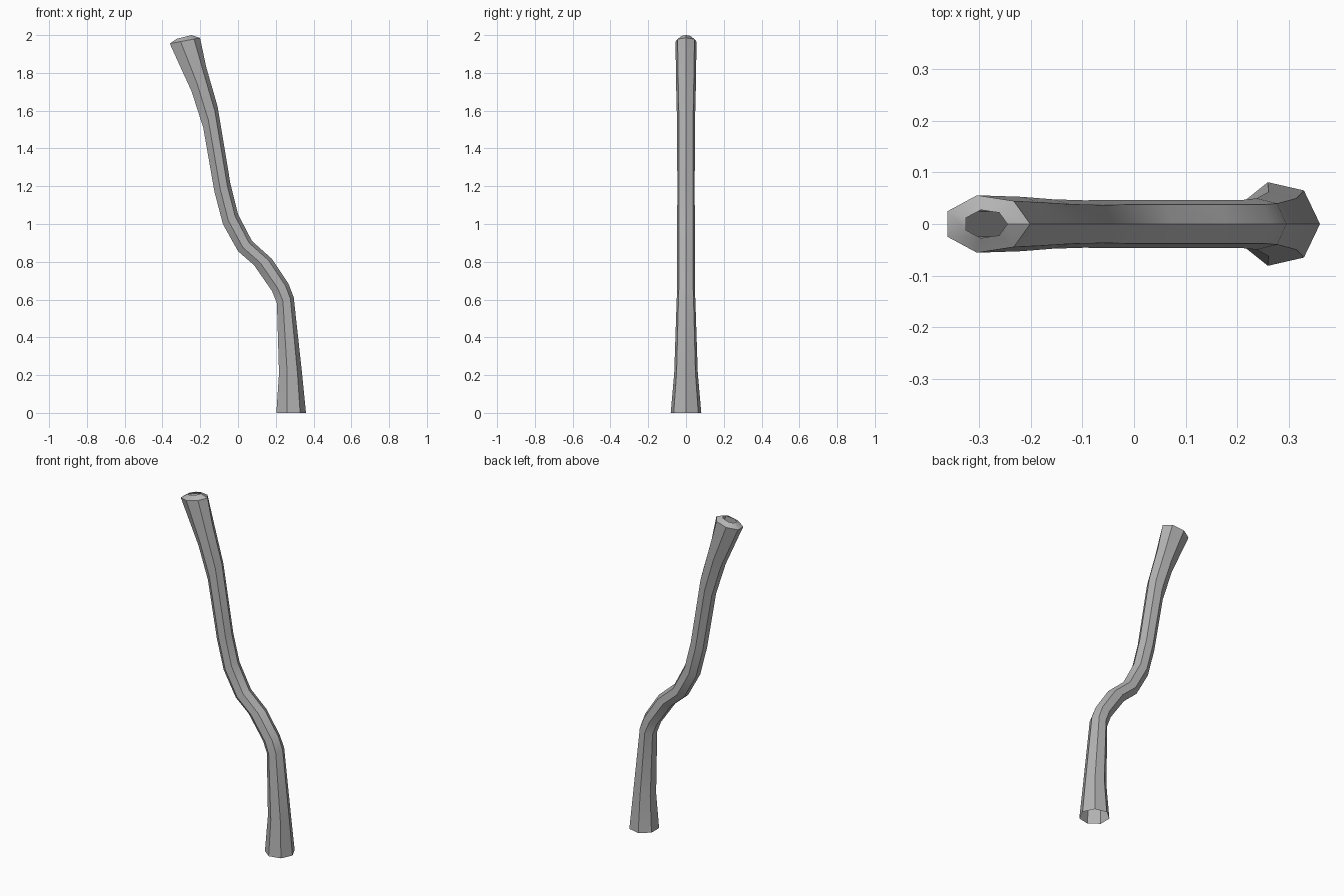
import bpy, bmesh, math

if "Cube" in bpy.data.objects:
    bpy.data.objects.remove(bpy.data.objects["Cube"])

SIDES = 7
# Each ring: left point (x, z), right point (x, z), depth radius
RINGS = [
    (0.203, 0.00, 0.360, 0.00, 0.083),
    (0.217, 0.21, 0.339, 0.21, 0.064),
    (0.206, 0.58, 0.295, 0.612, 0.051),
    (0.180, 0.645, 0.268, 0.682, 0.048),
    (0.085, 0.782, 0.180, 0.815, 0.048),
    (0.000, 0.856, 0.074, 0.910, 0.048),
    (-0.080, 1.00, 0.000, 1.052, 0.048),
    (-0.125, 1.172, -0.040, 1.212, 0.047),
    (-0.184, 1.51, -0.108, 1.622, 0.049),
    (-0.245, 1.70, -0.168, 1.83, 0.054),
    (-0.361, 1.955, -0.201, 1.985, 0.057),
    (-0.325, 1.980, -0.245, 2.000, 0.028),  # inward lip around the open top
]

# Bent, flared stem, open at both ends
bm = bmesh.new()
low = -math.cos(math.pi / SIDES)
loops = []
for lx, lz, rx, rz, depth in RINGS:
    loop = []
    for i in range(SIDES):
        a = 2 * math.pi * i / SIDES
        t = (math.cos(a) - low) / (1 - low)
        loop.append(bm.verts.new((lx + (rx - lx) * t, depth * math.sin(a), lz + (rz - lz) * t)))
    loops.append(loop)
for a, b in zip(loops, loops[1:]):
    for i in range(SIDES):
        j = (i + 1) % SIDES
        bm.faces.new((a[i], a[j], b[j], b[i]))

mesh = bpy.data.meshes.new("bent_stem")
bm.to_mesh(mesh)
bm.free()
stem = bpy.data.objects.new("bent_stem", mesh)
bpy.context.collection.objects.link(stem)

# Dark grey surface
grey = bpy.data.materials.new("dark_grey")
grey.diffuse_color = (0.45, 0.45, 0.45, 1)
grey.use_nodes = True
grey.node_tree.nodes["Principled BSDF"].inputs["Base Color"].default_value = grey.diffuse_color
mesh.materials.append(grey)

bpy.context.view_layer.objects.active = stem
stem.select_set(True)
bpy.ops.object.shade_smooth_by_angle(angle=math.radians(30))
